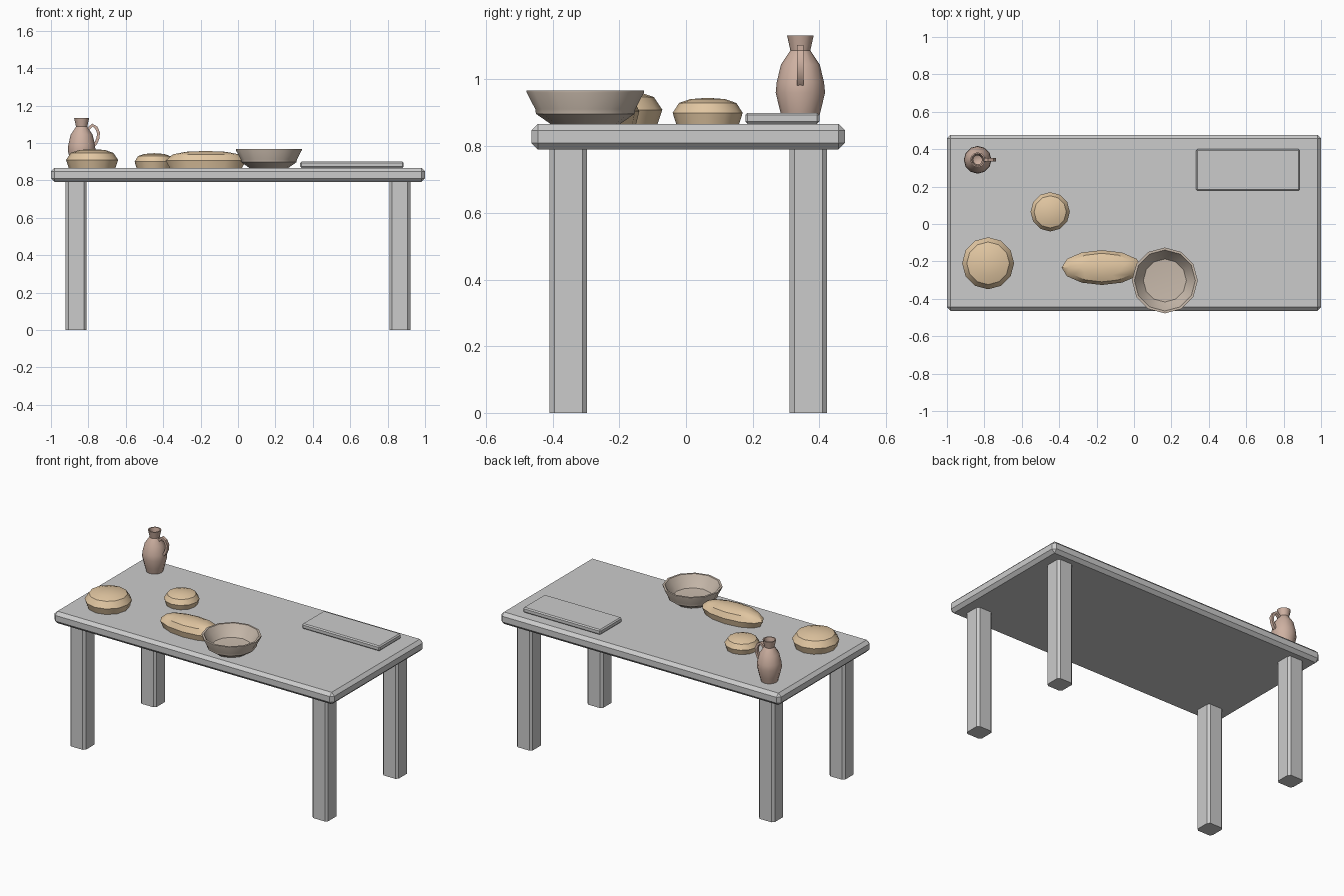
import bpy, bmesh, math
from mathutils import Vector

if "Cube" in bpy.data.objects:
    bpy.data.objects.remove(bpy.data.objects["Cube"])

TOP = 0.867  # height of the table surface


def material(name, rgb):
    m = bpy.data.materials.new(name)
    m.diffuse_color = (*rgb, 1)
    m.use_nodes = True
    m.node_tree.nodes["Principled BSDF"].inputs["Base Color"].default_value = m.diffuse_color
    return m


BREAD = material("crust", (0.76, 0.57, 0.36))
CLAY = material("clay", (0.62, 0.44, 0.36))
WOOD = material("bowl_wood", (0.58, 0.49, 0.41))


def finish(name, bm, mat=None, smooth=False):
    bmesh.ops.recalc_face_normals(bm, faces=bm.faces)
    me = bpy.data.meshes.new(name)
    bm.to_mesh(me)
    bm.free()
    ob = bpy.data.objects.new(name, me)
    bpy.context.collection.objects.link(ob)
    if mat:
        me.materials.append(mat)
    if smooth:
        bpy.ops.object.select_all(action='DESELECT')
        ob.select_set(True)
        bpy.context.view_layer.objects.active = ob
        bpy.ops.object.shade_smooth_by_angle(angle=math.radians(35))
    return ob


def box(name, lo, hi, bevel, vertical_only=False):
    bm = bmesh.new()
    bmesh.ops.create_cube(bm, size=1)
    for v in bm.verts:
        v.co = Vector(lo[i] + (v.co[i] + 0.5) * (hi[i] - lo[i]) for i in range(3))
    edges = [e for e in bm.edges if not vertical_only
             or abs(e.verts[0].co.z - e.verts[1].co.z) > 0.1]
    bmesh.ops.bevel(bm, geom=edges, offset=bevel, segments=1, affect='EDGES')
    return finish(name, bm)


def lathe(name, profile, centre, scale, mat, sides=12, turn=0.0):
    # profile of (radius, height) points turned about z; radius 0 is a pole
    bm = bmesh.new()
    rings = []
    for r, z in profile:
        n = sides if r > 0 else 1
        rings.append([bm.verts.new((
            centre[0] + scale[0] * r * math.cos(2 * math.pi * i / sides + turn),
            centre[1] + scale[1] * r * math.sin(2 * math.pi * i / sides + turn),
            centre[2] + scale[2] * z)) for i in range(n)])
    for a, b in zip(rings, rings[1:]):
        for i in range(sides):
            j = (i + 1) % sides
            quad = [a[i % len(a)], a[j % len(a)], b[j % len(b)], b[i % len(b)]]
            bm.faces.new(list(dict.fromkeys(quad)))
    return finish(name, bm, mat, True)


# Table
box("table_top", (-1, -0.464, 0.79), (1, 0.477, TOP), 0.02)
for sx, side in ((-1, "left"), (1, "right")):
    for sy, end in ((-1, "front"), (1, "back")):
        x, y = sx * 0.865, 0.007 + sy * 0.36
        box(f"{end}_{side}_leg", (x - 0.056, y - 0.056, 0),
            (x + 0.056, y + 0.056, 0.795), 0.014, True)

# Serving board
box("board", (0.332, 0.178, TOP), (0.886, 0.4, 0.9), 0.007)

# Loaves
loaf = [(0, 1), (0.5, 0.95), (0.82, 0.8), (1, 0.42), (0.9, 0), (0, 0)]
for name, x, y, rx, ry, h in (
        ("large_round_loaf", -0.78, -0.21, 0.139, 0.139, 0.1),
        ("small_round_loaf", -0.448, 0.065, 0.105, 0.105, 0.078),
        ("long_loaf", -0.172, -0.233, 0.215, 0.093, 0.09)):
    lathe(name, loaf, (x, y, TOP), (rx, ry, h), BREAD)

# Bowl: outside, rim, inside
lathe("bowl", [(0, 0), (0.105, 0), (0.148, 0.03), (0.15, 0.044), (0.176, 0.094),
               (0.176, 0.1), (0.163, 0.1), (0.145, 0.07), (0.115, 0.03), (0, 0.022)],
      (0.165, -0.302, TOP), (1, 1, 1), WOOD)

# Jug: body, neck, open mouth
JUG = (-0.836, 0.343, TOP)
lathe("jug", [(0, 0), (0.05, 0), (0.06, 0.035), (0.074, 0.093), (0.071, 0.125),
              (0.058, 0.178), (0.03, 0.22), (0.04, 0.265), (0.033, 0.265),
              (0.024, 0.22), (0.03, 0.19), (0, 0.17)], JUG, (1, 1, 1), CLAY)

# Jug handle: square section swept along an arc
path = [(0.035, 0.208), (0.058, 0.228), (0.078, 0.215), (0.09, 0.188),
        (0.088, 0.16), (0.076, 0.132), (0.056, 0.112)]
bm = bmesh.new()
sections = []
for k, (px, pz) in enumerate(path):
    a, b = path[max(k - 1, 0)], path[min(k + 1, len(path) - 1)]
    n = Vector((b[1] - a[1], 0, a[0] - b[0])).normalized() * 0.008
    c = Vector(JUG) + Vector((px, 0, pz))
    w = Vector((0, 0.01, 0))
    sections.append([bm.verts.new(c + p) for p in (n + w, n - w, -n - w, -n + w)])
for s, t in zip(sections, sections[1:]):
    for i in range(4):
        j = (i + 1) % 4
        bm.faces.new((s[i], s[j], t[j], t[i]))
bm.faces.new(sections[0])
bm.faces.new(sections[-1])
finish("jug_handle", bm, CLAY, True)
